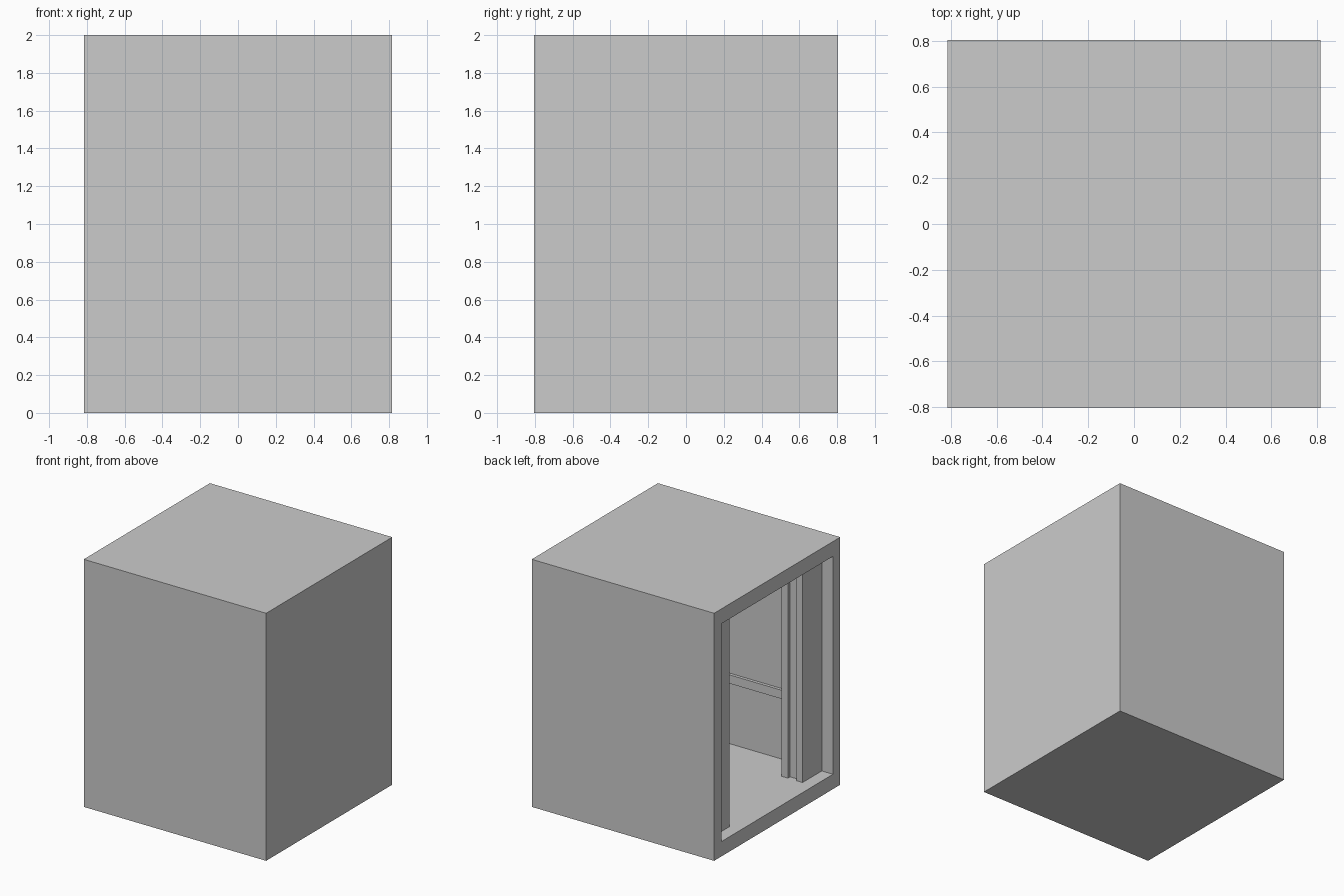
import bpy, bmesh

if "Cube" in bpy.data.objects:
    bpy.data.objects.remove(bpy.data.objects["Cube"])

HX, HY, H = 0.815, 0.805, 2.0           # outer half sizes and height
IX, IY, Z0, Z1 = 0.72, 0.712, 0.12, 1.88  # inner wall faces, floor, ceiling


def finish(bm, name, mirror_y=False):
    bmesh.ops.recalc_face_normals(bm, faces=bm.faces[:])
    mesh = bpy.data.meshes.new(name)
    bm.to_mesh(mesh)
    bm.free()
    obj = bpy.data.objects.new(name, mesh)
    bpy.context.collection.objects.link(obj)
    if mirror_y:
        mod = obj.modifiers.new("mirror", 'MIRROR')
        mod.use_axis = (False, True, False)
        mod.use_mirror_merge = False
    return obj


def box(bm, x0, x1, y0, y1, z0, z1):
    verts = bmesh.ops.create_cube(bm, size=1)["verts"]
    for v in verts:
        v.co = (x1 if v.co.x > 0 else x0,
                y1 if v.co.y > 0 else y0,
                z1 if v.co.z > 0 else z0)


# Cabin shell: a box hollowed out from its open left side
bm = bmesh.new()
box(bm, -HX, HX, -HY, HY, 0, H)
bm.faces.ensure_lookup_table()
side = min(bm.faces, key=lambda f: f.calc_center_median().x)
bmesh.ops.inset_individual(bm, faces=[side], thickness=0.05)
for v in side.verts:
    v.co.y = IY if v.co.y > 0 else -IY
    v.co.z = Z1 if v.co.z > 1 else Z0
inner = bmesh.ops.extrude_discrete_faces(bm, faces=[side])["faces"][0]
for v in inner.verts:
    v.co.x = IX
finish(bm, "cabin_shell")

# Door jambs: grooved profile run from floor to ceiling, mirrored
xa, xb, xc, xd = -0.715, -0.66, -0.583, -0.525
edge, groove = -0.467, -0.495
profile = [(xa, -IY), (xd, -IY), (xd, edge), (xc, edge),
           (xc, groove), (xb, groove), (xb, edge), (xa, edge)]
bm = bmesh.new()
face = bm.faces.new([bm.verts.new((x, y, Z0)) for x, y in profile])
top = bmesh.ops.extrude_face_region(bm, geom=[face])["geom"]
for v in top:
    if isinstance(v, bmesh.types.BMVert):
        v.co.z = Z1
finish(bm, "door_jambs", mirror_y=True)

# Handrails along the side walls and the rear wall
R0, R1, T = 0.62, 0.69, 0.025
bm = bmesh.new()
box(bm, xd, IX, -IY, -IY + T, R0, R1)
finish(bm, "side_handrails", mirror_y=True)
bm = bmesh.new()
box(bm, IX - T, IX, -IY + T, IY - T, R0, R1)
finish(bm, "rear_handrail")
